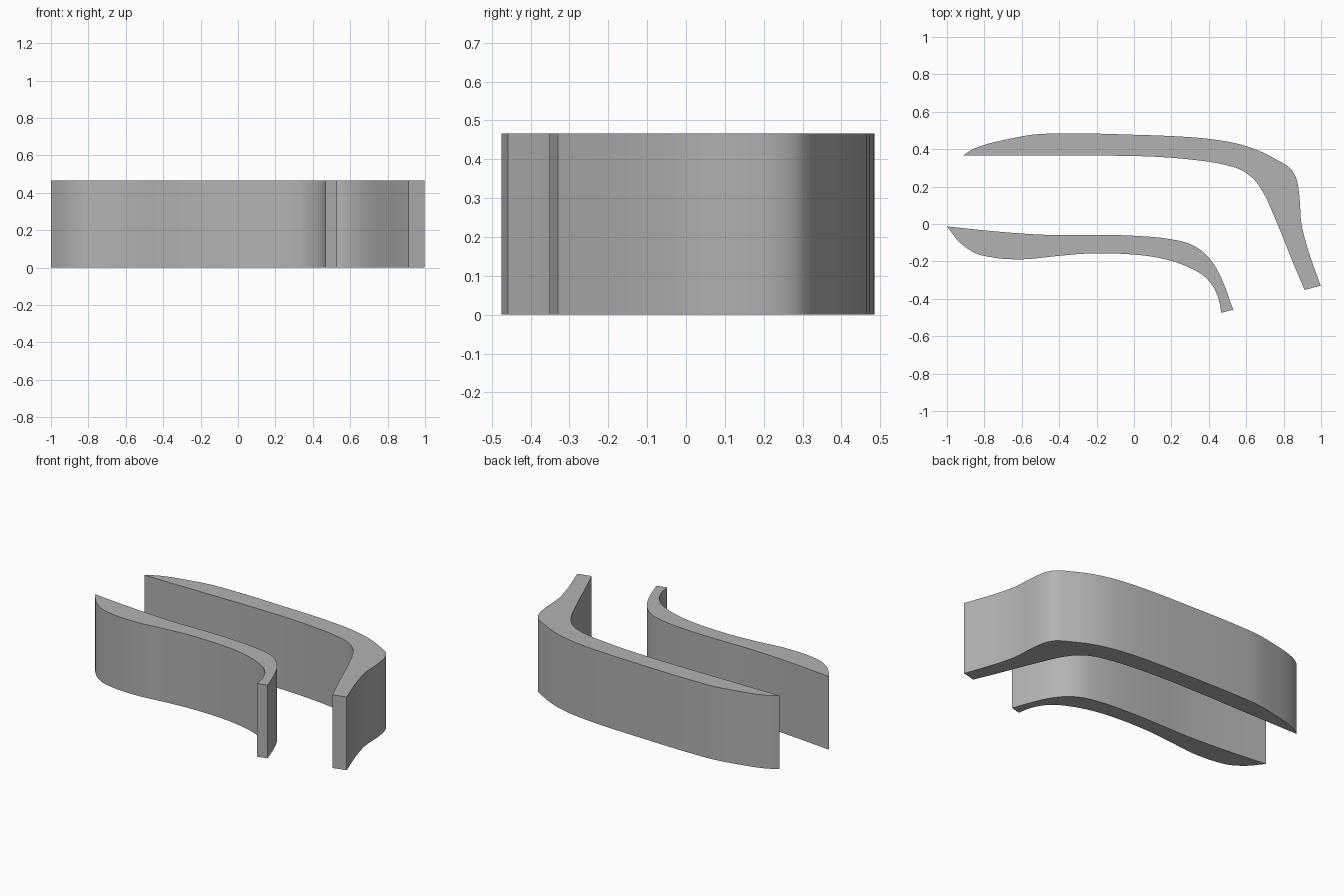
import bpy
import bmesh
from math import radians
from mathutils import Vector

HEIGHT = 0.467
STEPS = 4

default_cube = bpy.data.objects.get("Cube")
if default_cube:
    bpy.data.objects.remove(default_cube, do_unlink=True)

# One plain grey for both walls
grey = bpy.data.materials.new("plain grey")
grey.use_nodes = True
colour = (0.45, 0.45, 0.45, 1)
grey.diffuse_color = colour
grey.node_tree.nodes["Principled BSDF"].inputs["Base Color"].default_value = colour


def smooth_path(points):
    """Smooth curve through the points, with tangents scaled to the spacing."""
    points = [Vector(p) for p in points]
    last = len(points) - 1
    gaps = [(b - a).length for a, b in zip(points, points[1:])]
    slopes = [(b - a) / g for a, b, g in zip(points, points[1:], gaps)]
    tangents = []
    for i in range(last + 1):
        if i == 0 or i == last:
            tangents.append(slopes[min(i, last - 1)])
        else:
            before, after = gaps[i - 1], gaps[i]
            blend = slopes[i - 1] * after + slopes[i] * before
            tangents.append(blend / (before + after))
    path = []
    for i in range(last):
        for step in range(STEPS):
            t = step / STEPS
            rise = t * t * (3 - 2 * t)
            path.append(points[i].lerp(points[i + 1], rise)
                        + tangents[i] * gaps[i] * t * (1 - t) ** 2
                        - tangents[i + 1] * gaps[i] * t * t * (1 - t))
    path.append(points[last])
    return path


def curved_wall(name, back_edge, front_edge):
    """Extrude the outline between two edges that share the pointed tip."""
    outline = smooth_path(back_edge) + smooth_path(front_edge)[:-1]
    bm = bmesh.new()
    base = bm.faces.new([bm.verts.new((p.x, p.y, 0)) for p in outline])
    top = bmesh.ops.extrude_face_region(bm, geom=[base], use_keep_orig=True)
    raised = [v for v in top["geom"] if isinstance(v, bmesh.types.BMVert)]
    bmesh.ops.translate(bm, verts=raised, vec=(0, 0, HEIGHT))
    bmesh.ops.recalc_face_normals(bm, faces=bm.faces)
    mesh = bpy.data.meshes.new(name)
    bm.to_mesh(mesh)
    bm.free()
    mesh.materials.append(grey)
    wall = bpy.data.objects.new(name, mesh)
    bpy.context.collection.objects.link(wall)
    bpy.ops.object.select_all(action="DESELECT")
    wall.select_set(True)
    bpy.context.view_layer.objects.active = wall
    bpy.ops.object.shade_smooth_by_angle(angle=radians(35))


# Large wall at the back, bending forward on the left
curved_wall(
    "outer_wall",
    [(-.915, .365), (-.87, .395), (-.8, .423), (-.68, .452), (-.53, .479),
     (-.4, .484), (0, .477), (.2, .47), (.4, .455), (.55, .43), (.66, .395),
     (.76, .345), (.84, .293), (.865, .25), (.884, .15), (.895, 0),
     (.925, -.12), (.998, -.33)],
    [(.912, -.352), (.86, -.23), (.75, .04), (.69, .17), (.64, .24),
     (.57, .29), (.47, .32), (.3, .345), (.1, .36), (-.1, .365),
     (-.5, .365), (-.915, .365)])

# Smaller wall in front, bending the same way
curved_wall(
    "inner_wall",
    [(-1, -.013), (-.8, -.034), (-.6, -.051), (-.4, -.06), (-.2, -.058),
     (0, -.063), (.2, -.082), (.3, -.107), (.37, -.15), (.43, -.22),
     (.48, -.32), (.53, -.458)],
    [(.467, -.475), (.452, -.4), (.42, -.33), (.37, -.275), (.3, -.235),
     (.2, -.197), (.1, -.175), (-.05, -.16), (-.25, -.158), (-.4, -.17),
     (-.6, -.189), (-.75, -.18), (-.85, -.155), (-.93, -.1), (-1, -.013)])
